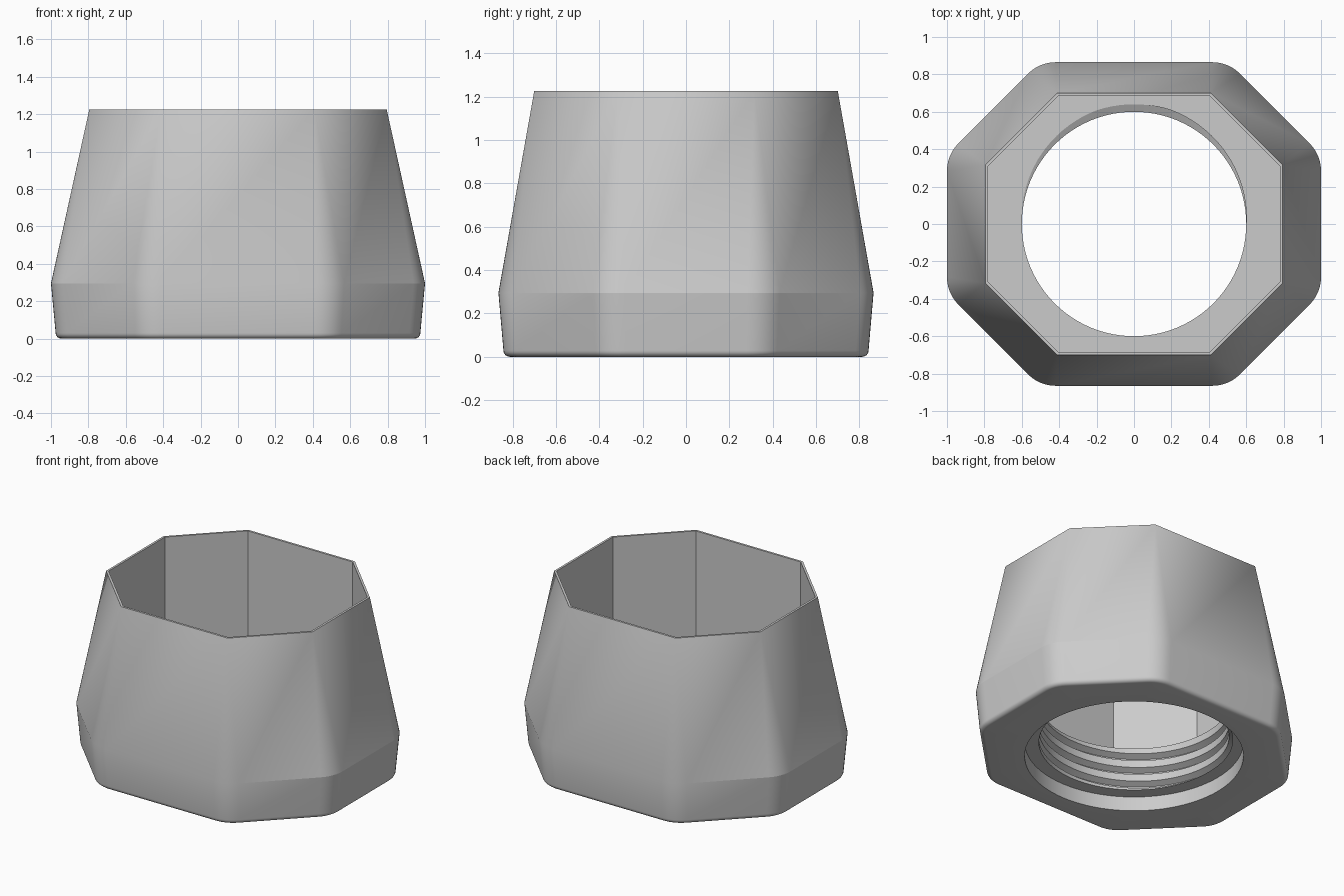
import bpy
import bmesh
from math import sin, cos, tau, pi, sqrt

cube = bpy.data.objects.get("Cube")
if cube:
    bpy.data.objects.remove(cube, do_unlink=True)

grey = bpy.data.materials.new("light_grey")
grey.use_nodes = True
colour = (0.6, 0.6, 0.6, 1)
grey.diffuse_color = colour
grey.node_tree.nodes["Principled BSDF"].inputs["Base Color"].default_value = colour

ARC = 6              # segments per rounded corner
SIDES = 96           # segments around the bore
LEDGE, FLOOR, TOP = 0.10, 0.40, 1.225
PITCH = 0.1
bm = bmesh.new()


def octagon(z, a, b, c, r=0.0, inset=0.0):
    """Rounded octagon from side distances along x (a), y (b) and diagonals (c)."""
    dist = [d - inset for d in (a, c, b, c)] * 2
    r = max(r - inset, 0)
    pts = []
    for k in range(8):
        t = k * pi / 4
        h1, h2 = dist[k], dist[(k + 1) % 8]
        along = (h2 - h1 * cos(pi / 4)) / sin(pi / 4)
        back = r / cos(pi / 8)
        mid = t + pi / 8
        cx = h1 * cos(t) - along * sin(t) - back * cos(mid)
        cy = h1 * sin(t) + along * cos(t) - back * sin(mid)
        for i in range(ARC + 1):
            u = t + i / ARC * pi / 4
            pts.append((cx + r * cos(u), cy + r * sin(u), z))
    return pts


def circle(z, r):
    return [(r * cos(i * tau / SIDES), r * sin(i * tau / SIDES), z) for i in range(SIDES)]


def skin(loops, closed=True):
    """Join successive loops of points with quads."""
    rows = [[bm.verts.new(p) for p in loop] for loop in loops]
    n = len(rows[0])
    for low, high in zip(rows, rows[1:]):
        for i in range(n if closed else n - 1):
            j = (i + 1) % n
            bm.faces.new((low[i], low[j], high[j], high[i]))


# Outer body: rounded foot, flared skirt, tapered octagon, thin rim, inner walls
foot = (0.975, 0.842, 0.945)
top = (0.795, 0.70, 0.785)
inner = [d - 0.015 for d in top]
fillet = 0.03
body = []
for i in range(7):
    t = i / 6 * pi / 2
    body.append(octagon(fillet * (1 - sin(t)), *foot, 0.2, fillet * (1 - cos(t))))
body.reverse()
body = body[::-1] if body[0][0][2] > body[-1][0][2] else body
body += [octagon(0.295, 1.0, 0.865, 0.969, 0.21), octagon(TOP, *top),
         octagon(TOP, *inner), octagon(FLOOR, *inner)]
skin(body)

# Plain counterbore at the bottom
skin([circle(0, 0.69), circle(LEDGE, 0.69)])

# Helical thread, trimmed flat at the ledge and the floor
profile = [(0, 0.60), (0.5, 0.60), (0.7, 0.64), (0.8, 0.64), (1, 0.60)]


def thread_radius(u):
    u %= 1
    for (u0, r0), (u1, r1) in zip(profile, profile[1:]):
        if u <= u1:
            return r0 + (r1 - r0) * (u - u0) / (u1 - u0)


thread = []
for turn in range(-1, 5):
    for u, _ in profile[:-1]:
        row = []
        for j in range(SIDES + 1):
            f = j / SIDES
            z = min(max((turn + u + f) * PITCH, LEDGE), FLOOR)
            r = thread_radius(z / PITCH - f)
            row.append((r * cos(f * tau), r * sin(f * tau), z))
        thread.append(row)
skin(thread, closed=False)
bmesh.ops.remove_doubles(bm, verts=bm.verts[:], dist=0.00005)

# Flat rings: underside, ledge and inner floor
for z in (0, LEDGE, FLOOR):
    rim = [e for e in bm.edges if e.is_boundary
           and all(abs(v.co.z - z) < 0.0005 for v in e.verts)]
    bmesh.ops.triangle_fill(bm, edges=rim, use_beauty=True, normal=(0, 0, 1))
bmesh.ops.recalc_face_normals(bm, faces=bm.faces[:])

mesh = bpy.data.meshes.new("threaded_octagonal_cup")
bm.to_mesh(mesh)
bm.free()
mesh.materials.append(grey)
cup = bpy.data.objects.new("threaded_octagonal_cup", mesh)
bpy.context.collection.objects.link(cup)
bpy.context.view_layer.objects.active = cup
cup.select_set(True)
bpy.ops.object.shade_smooth_by_angle(angle=pi / 11)
